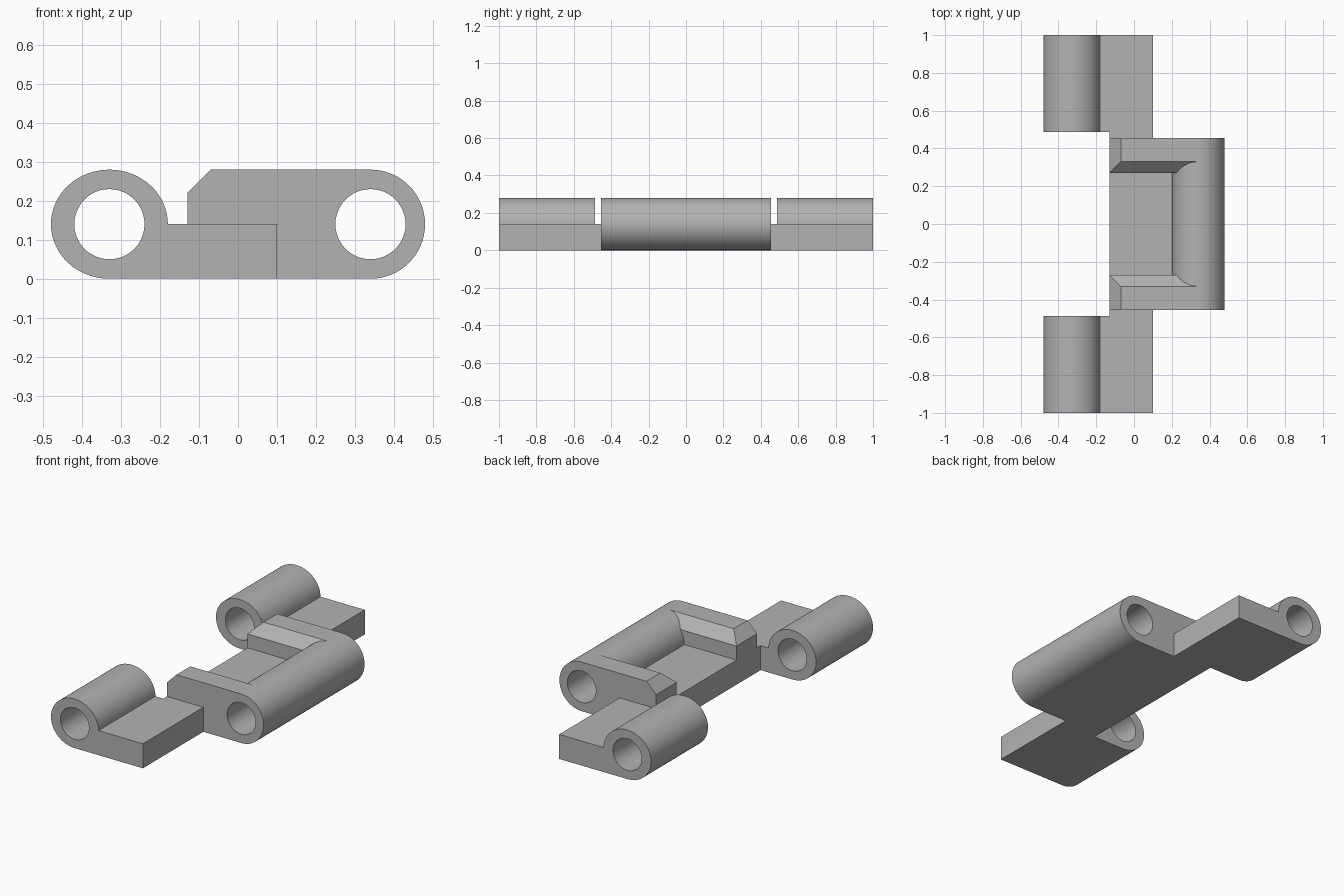
import bpy, bmesh
from math import sin, cos, pi, radians, asin

cube = bpy.data.objects.get("Cube")
if cube:
    bpy.data.objects.remove(cube, do_unlink=True)

# One plain grey for the whole part
grey = bpy.data.materials.new("plain grey")
grey.use_nodes = True
colour = (0.45, 0.45, 0.45, 1)
grey.diffuse_color = colour
grey.node_tree.nodes["Principled BSDF"].inputs["Base Color"].default_value = colour

MID = 0.14                  # pin axis and plate height
TOP = 2 * MID
BORE = 0.09
LEFT_X, RIGHT_X = -0.33, 0.34
PLATE_X = (-0.13, 0.10)
BODY_Y, KNUCKLE_Y = 0.455, 0.487


def arc(cx, rx, rz, start, end, n=32):
    """Points of an elliptical arc in the xz plane around a pin axis."""
    angles = [start + (end - start) * i / n for i in range(n + 1)]
    return [(cx + rx * cos(a), MID + rz * sin(a)) for a in angles]


def prism(name, profile, near, far):
    """Extrude an xz profile along y; the ends are functions of z."""
    bm = bmesh.new()
    front = [bm.verts.new((x, near(z), z)) for x, z in profile]
    back = [bm.verts.new((x, far(z), z)) for x, z in profile]
    bm.faces.new(front)
    bm.faces.new(back)
    for i in range(len(profile)):
        j = (i + 1) % len(profile)
        bm.faces.new((front[i], front[j], back[j], back[i]))
    bmesh.ops.recalc_face_normals(bm, faces=bm.faces)
    mesh = bpy.data.meshes.new(name)
    bm.to_mesh(mesh)
    bm.free()
    mesh.materials.append(grey)
    obj = bpy.data.objects.new(name, mesh)
    bpy.context.collection.objects.link(obj)
    return obj


def slab(name, profile, y0, y1):
    return prism(name, profile, lambda z: y0, lambda z: y1)


def cut(obj, cutter):
    """Subtract the cutter, bake the result and discard the cutter."""
    cutter.hide_render = True
    mod = obj.modifiers.new("cut", 'BOOLEAN')
    mod.operation = 'DIFFERENCE'
    mod.solver = 'EXACT'
    mod.object = cutter
    graph = bpy.context.evaluated_depsgraph_get()
    mesh = bpy.data.meshes.new_from_object(obj.evaluated_get(graph))
    obj.modifiers.clear()
    obj.data = mesh
    bpy.data.objects.remove(cutter, do_unlink=True)


def bore(obj, x):
    cut(obj, slab("bore_cutter", arc(x, BORE, BORE, 0, 2 * pi, 48)[:-1], -1.2, 1.2))


parts = []

# Central body with rounded barrel edge and chamfered rear edge
x0 = PLATE_X[0]
body = slab("central_body",
            [(x0, 0)] + arc(RIGHT_X, MID, MID, -pi / 2, pi / 2)
            + [(x0 + 0.06, TOP), (x0, TOP - 0.06)], -BODY_Y, BODY_Y)

# Pocket: straight walls below, 45 degree walls above, ending at the barrel
split = TOP - 0.06
turn = pi - asin((split - MID) / MID)
lower = [(-0.2, MID)] + arc(RIGHT_X, MID, MID, pi, turn, 10) + [(-0.2, split)]
upper = ([(-0.2, split)] + arc(RIGHT_X, MID, MID, turn, pi / 2, 16)
         + [(RIGHT_X, 0.32), (-0.2, 0.32)])
cut(body, slab("pocket_cutter", lower, -0.27, 0.27))
cut(body, prism("pocket_flare_cutter", upper,
                lambda z: -0.27 - (z - split), lambda z: 0.27 + (z - split)))
bore(body, RIGHT_X)
parts.append(body)

# Knuckle wings at both ends, each joined to the body by a short bridge
wing_profile = arc(LEFT_X, 0.15, MID, 0, 1.5 * pi, 48) + [(PLATE_X[1], 0), (PLATE_X[1], MID)]
a, b = PLATE_X
bridge_profile = [(a, 0), (b, 0), (b, MID), (a, MID)]
for label, side in (("front", -1), ("back", 1)):
    wing = slab(label + "_knuckle_wing", wing_profile, side * KNUCKLE_Y, side)
    bore(wing, LEFT_X)
    bridge = slab(label + "_bridge", bridge_profile, side * BODY_Y, side * KNUCKLE_Y)
    parts += [wing, bridge]

# Smooth the round surfaces, keep the edges crisp
bpy.ops.object.select_all(action='DESELECT')
for obj in parts:
    obj.select_set(True)
bpy.context.view_layer.objects.active = body
bpy.ops.object.shade_smooth_by_angle(angle=radians(30))
